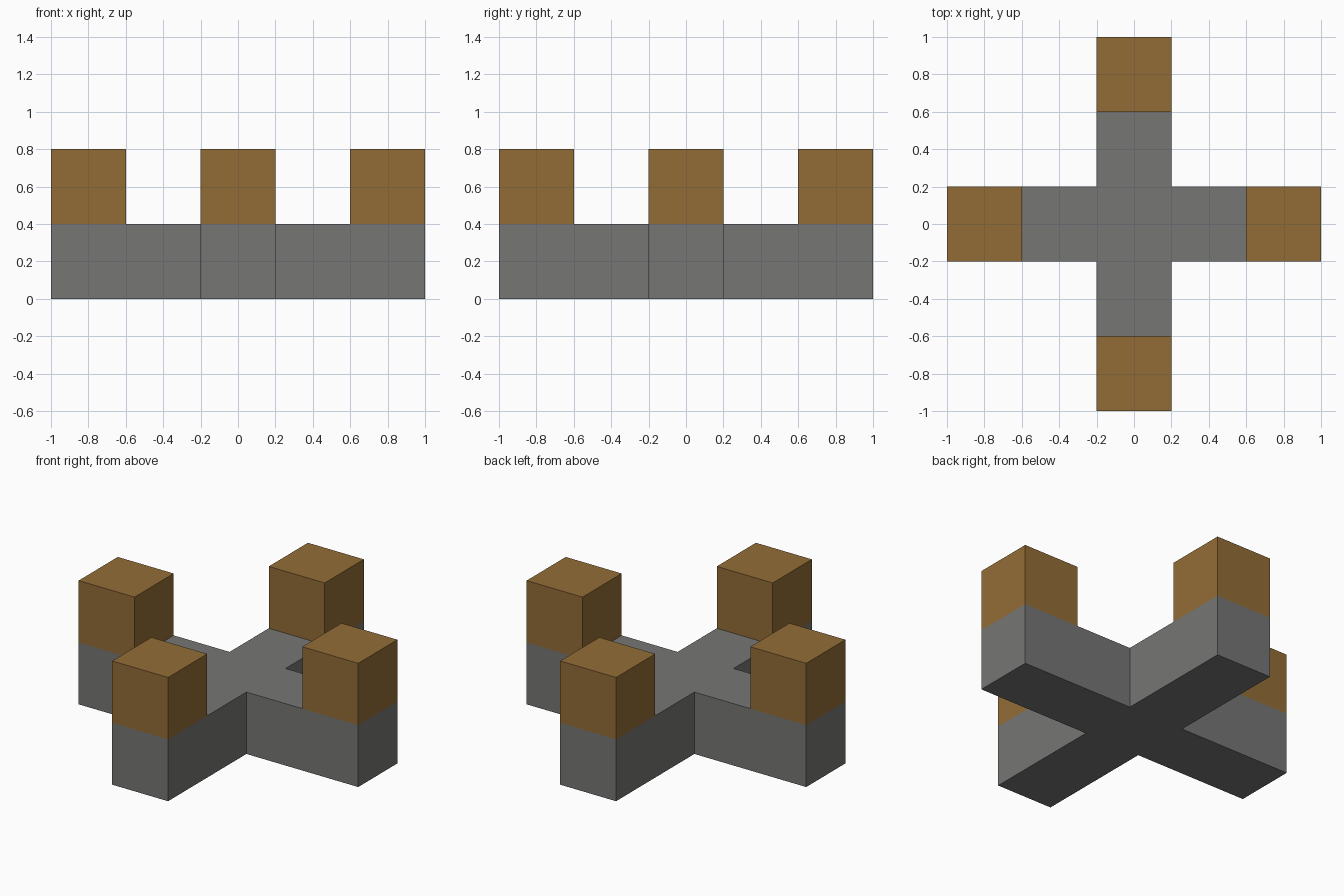
import bpy
import bmesh
from math import pi
from mathutils import Matrix, Vector

cube = bpy.data.objects.get("Cube")
if cube:
    bpy.data.objects.remove(cube, do_unlink=True)

HALF = 0.2      # half the width of an arm
REACH = 1.0     # centre to arm end
LAYER = 0.4     # height of the base and of each block


def make_material(name, colour):
    mat = bpy.data.materials.new(name)
    mat.use_nodes = True
    mat.diffuse_color = colour
    mat.node_tree.nodes["Principled BSDF"].inputs["Base Color"].default_value = colour
    return mat


def add_object(name, bm, mat):
    bmesh.ops.recalc_face_normals(bm, faces=bm.faces)
    mesh = bpy.data.meshes.new(name)
    bm.to_mesh(mesh)
    bm.free()
    mesh.materials.append(mat)
    obj = bpy.data.objects.new(name, mesh)
    bpy.context.collection.objects.link(obj)
    return obj


grey = make_material("stone_grey", (0.18, 0.18, 0.178, 1))
brown = make_material("wood_brown", (0.29, 0.152, 0.037, 1))

# Cross-shaped base: one arm outline turned four times, then extruded
bm = bmesh.new()
arm = [Vector((HALF, -HALF, 0)), Vector((REACH, -HALF, 0)), Vector((REACH, HALF, 0))]
outline = [bm.verts.new(Matrix.Rotation(i * pi / 2, 3, "Z") @ p)
           for i in range(4) for p in arm]
floor = bm.faces.new(outline)
top = bmesh.ops.extrude_face_region(bm, geom=[floor], use_keep_orig=True)
top_verts = [g for g in top["geom"] if isinstance(g, bmesh.types.BMVert)]
bmesh.ops.translate(bm, verts=top_verts, vec=(0, 0, LAYER))
add_object("cross_base", bm, grey)

# A block standing on the end of each arm, open below where it meets the base
for i, side in enumerate(("left", "back", "right", "front")):
    bm = bmesh.new()
    bmesh.ops.create_cube(bm, size=LAYER)
    under = [f for f in bm.faces if f.normal.z < -0.5]
    bmesh.ops.delete(bm, geom=under, context="FACES_ONLY")
    place = Matrix.Rotation(i * pi / 2, 4, "Z") @ Matrix.Translation(
        (REACH - HALF, 0, LAYER * 1.5))
    bmesh.ops.transform(bm, matrix=place, verts=bm.verts)
    add_object(side + "_block", bm, brown)
